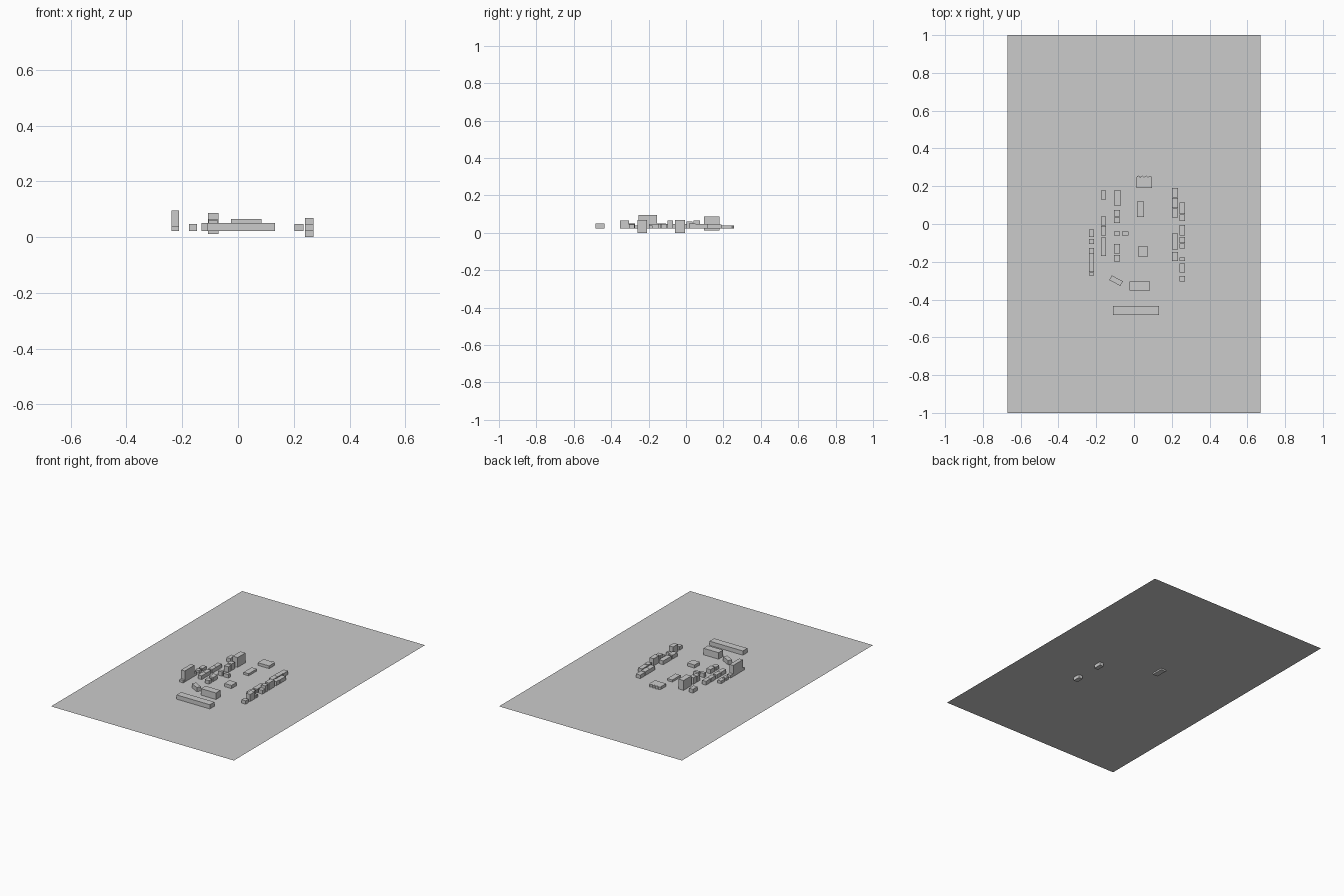
import bpy, bmesh, math

if "Cube" in bpy.data.objects:
    bpy.data.objects.remove(bpy.data.objects["Cube"])

G = 0.022  # ground level

def box(name, x0, x1, y0, y1, top, bottom=G, rot=0):
    bm = bmesh.new()
    bmesh.ops.create_cube(bm, size=1)
    bmesh.ops.scale(bm, vec=(x1 - x0, y1 - y0, top - bottom), verts=bm.verts)
    me = bpy.data.meshes.new(name)
    bm.to_mesh(me)
    bm.free()
    ob = bpy.data.objects.new(name, me)
    ob.location = ((x0 + x1) / 2, (y0 + y1) / 2, (top + bottom) / 2)
    ob.rotation_euler.z = math.radians(rot)
    bpy.context.collection.objects.link(ob)
    return ob

def mesh(name, verts, faces):
    me = bpy.data.meshes.new(name)
    me.from_pydata(verts, [], faces)
    bpy.context.collection.objects.link(bpy.data.objects.new(name, me))

# Ground sheet
mesh("ground", [(-.67, -1, G), (.67, -1, G), (.67, 1, G), (-.67, 1, G)], [(0, 1, 2, 3)])

# Road loop: flat rounded rectangle lying on the ground
def loop(x0, x1, y0, y1, r, n=8):
    pts = []
    for k, (cx, cy) in enumerate([(x1 - r, y1 - r), (x0 + r, y1 - r), (x0 + r, y0 + r), (x1 - r, y0 + r)]):
        for i in range(n + 1):
            a = math.pi / 2 * (k + i / n)
            pts.append((cx + r * math.cos(a), cy + r * math.sin(a), G + .0004))
    return pts

outer = loop(-.268, .311, -.43, .32, .17)
inner = loop(-.243, .286, -.405, .295, .145)
N = len(outer)
mesh("road", outer + inner, [(i, (i + 1) % N, N + (i + 1) % N, N + i) for i in range(N)])

# Main buildings
box("front_hall", -.112, .132, -.483, -.435, .05)
box("entrance_block", -.025, .085, -.352, -.305, .065)
box("angled_block", -.128, -.062, -.314, -.286, .05, rot=-28)
box("central_pavilion", .02, .073, -.172, -.118, .043)
box("courtyard_block", .016, .053, .036, .12, .036)

# Back hall with a scalloped rear edge
xs = [.012 + .083 * i / 16 for i in range(17)]
prof = [(.095, .19), (.012, .19)] + [(x, .247 + .009 * abs(math.sin(math.pi * i / 4))) for i, x in enumerate(xs)]
n = len(prof)
mesh("back_hall", [(x, y, G) for x, y in prof] + [(x, y, .04) for x, y in prof],
     [tuple(range(n)), tuple(range(2 * n - 1, n - 1, -1))] +
     [(i, n + i, n + (i + 1) % n, (i + 1) % n) for i in range(n)])

# Rows of houses: x range, then (y0, y1, top, bottom)
rows = {
    "west_outer": (-.238, -.211, [(-.07, -.028, .04, G), (-.107, -.08, .04, G), (-.155, -.128, .04, G),
                                  (-.255, -.155, .095, G), (-.272, -.257, .038, G)]),
    "west_inner": (-.175, -.147, [(.13, .178, .047, G), (-.008, .04, .047, G), (-.06, -.01, .047, G),
                                  (-.118, -.072, .047, G), (-.17, -.12, .047, G)]),
    "middle": (-.105, -.074, [(.04, .074, .065, G), (.004, .035, .06, G), (-.06, -.04, .05, G),
                              (-.155, -.107, .05, G), (-.198, -.165, .045, G)]),
    "east_inner": (.202, .234, [(.14, .19, .045, G), (.085, .138, .047, G), (.035, .083, .047, G),
                                (-.135, -.05, .047, G), (-.197, -.148, .047, G)]),
    "east_outer": (.24, .27, [(.052, .115, .047, G), (.015, .05, .05, G), (-.06, -.005, .069, .0),
                              (-.1, -.07, .065, G), (-.13, -.102, .047, G), (-.197, -.178, .04, G),
                              (-.258, -.208, .069, .0), (-.305, -.275, .045, G)]),
}
for row, (x0, x1, items) in rows.items():
    for i, (y0, y1, top, bot) in enumerate(items):
        box(f"{row}_house_{i + 1}", x0, x1, y0, y1, top, bot)
box("middle_tower", -.107, -.07, .097, .178, .087, .012)
box("middle_annex", -.063, -.028, -.06, -.04, .045)
